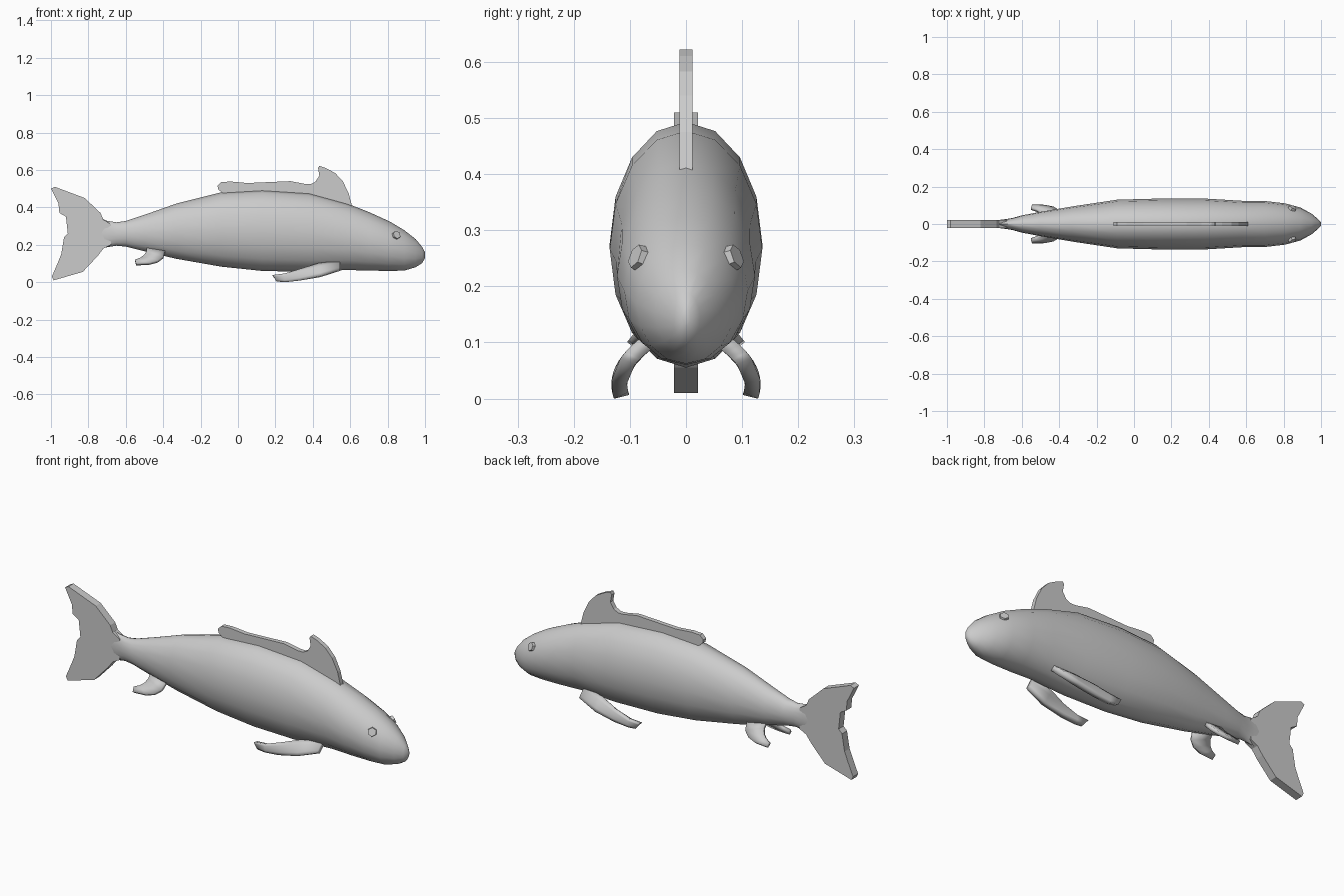
import bpy, bmesh, math
from mathutils import Vector

if "Cube" in bpy.data.objects:
    bpy.data.objects.remove(bpy.data.objects["Cube"])


def finish(bm, name, smooth=None):
    bmesh.ops.recalc_face_normals(bm, faces=bm.faces)
    me = bpy.data.meshes.new(name)
    bm.to_mesh(me)
    bm.free()
    ob = bpy.data.objects.new(name, me)
    bpy.context.collection.objects.link(ob)
    if smooth:
        bpy.ops.object.select_all(action='DESELECT')
        bpy.context.view_layer.objects.active = ob
        ob.select_set(True)
        bpy.ops.object.shade_smooth_by_angle(angle=math.radians(smooth))
    return ob


def plate(name, outline, half):
    """Flat fin in the xz plane, centred on y = 0."""
    bm = bmesh.new()
    face = bm.faces.new([bm.verts.new((x, -half, z)) for x, z in outline])
    ext = bmesh.ops.extrude_face_region(bm, geom=[face])
    for v in ext['geom']:
        if isinstance(v, bmesh.types.BMVert):
            v.co.y = half
    return finish(bm, name)


def paired_fin(name, stations, y_of_z, thickness, rows=4):
    """Curved fin: stations give lower and upper edge (x, z); y follows z."""
    bm = bmesh.new()
    grid = []
    for lx, lz, ux, uz in stations:
        row = []
        for i in range(rows + 1):
            t = i / rows
            x, z = lx + (ux - lx) * t, lz + (uz - lz) * t
            row.append(bm.verts.new((x, y_of_z(z), z)))
        grid.append(row)
    for a, b in zip(grid, grid[1:]):
        for i in range(rows):
            bm.faces.new((a[i], a[i + 1], b[i + 1], b[i]))
    ob = finish(bm, name, 30)
    sol = ob.modifiers.new("thickness", 'SOLIDIFY')
    sol.thickness, sol.offset = thickness, 0
    mir = ob.modifiers.new("mirror", 'MIRROR')
    mir.use_axis = (False, True, False)
    return ob


# Body: elliptical rings (x, bottom, top, half width)
SECTIONS = [
    (-0.74, 0.175, 0.345, 0.020), (-0.70, 0.187, 0.328, 0.024),
    (-0.65, 0.195, 0.320, 0.032), (-0.60, 0.190, 0.327, 0.046),
    (-0.50, 0.165, 0.360, 0.065), (-0.33, 0.125, 0.420, 0.094),
    (-0.09, 0.083, 0.480, 0.130), (0.13, 0.060, 0.493, 0.136),
    (0.38, 0.055, 0.477, 0.136), (0.58, 0.065, 0.422, 0.124),
    (0.70, 0.062, 0.375, 0.123), (0.81, 0.060, 0.325, 0.110),
    (0.89, 0.062, 0.277, 0.088), (0.95, 0.080, 0.230, 0.055),
    (0.985, 0.102, 0.188, 0.025), (1.0, 0.130, 0.160, 0.008)]
SIDES = 16
bm = bmesh.new()
rings = []
for x, zb, zt, w in SECTIONS:
    ring = []
    for i in range(SIDES):
        a = 2 * math.pi * i / SIDES
        ring.append(bm.verts.new((x, w * math.cos(a),
                                  (zb + zt) / 2 + (zt - zb) / 2 * math.sin(a))))
    rings.append(ring)
for r, s in zip(rings, rings[1:]):
    for i in range(SIDES):
        j = (i + 1) % SIDES
        bm.faces.new((r[i], r[j], s[j], s[i]))
bm.faces.new(rings[0])
bm.faces.new(rings[-1])
finish(bm, "body", 50)

# Tail fin
plate("tail_fin", [
    (-0.68, 0.31), (-0.72, 0.335), (-0.735, 0.37), (-0.82, 0.45), (-0.98, 0.51),
    (-1.0, 0.50), (-0.96, 0.42), (-0.955, 0.37), (-0.92, 0.35), (-0.91, 0.26),
    (-0.93, 0.24), (-0.945, 0.15), (-0.965, 0.10), (-0.995, 0.03),
    (-0.985, 0.01), (-0.83, 0.055), (-0.75, 0.14), (-0.72, 0.18),
    (-0.68, 0.20)], 0.021)

# Dorsal fin, sunk into the back
plate("dorsal_fin", [
    (0.61, 0.405), (0.592, 0.475), (0.56, 0.54), (0.52, 0.583), (0.47, 0.61),
    (0.435, 0.622), (0.428, 0.61), (0.435, 0.57), (0.415, 0.538),
    (0.39, 0.525), (0.36, 0.525), (0.28, 0.54), (0.05, 0.53), (-0.04, 0.538),
    (-0.09, 0.535), (-0.11, 0.515), (-0.105, 0.495), (-0.08, 0.475),
    (0.12, 0.475), (0.38, 0.455)], 0.012)

# Pectoral fins, curling down
paired_fin("pectoral_fins", [
    (0.545, 0.066, 0.545, 0.105), (0.44, 0.030, 0.43, 0.092),
    (0.33, 0.010, 0.34, 0.066), (0.25, 0.003, 0.25, 0.042),
    (0.205, 0.008, 0.185, 0.036)],
    lambda z: 0.119 - 9 * (z - 0.025) ** 2, 0.028)

# Pelvic fins near the tail
paired_fin("pelvic_fins", [
    (-0.39, 0.165, -0.49, 0.185), (-0.40, 0.132, -0.49, 0.160),
    (-0.43, 0.110, -0.50, 0.142), (-0.475, 0.098, -0.52, 0.127),
    (-0.545, 0.095, -0.55, 0.115)],
    lambda z: 0.030 + (0.18 - z) * 0.8, 0.018, 2)

# Eyes: small hexagonal studs
for side, name in ((1, "eye_left"), (-1, "eye_right")):
    bm = bmesh.new()
    bmesh.ops.create_cone(bm, cap_ends=True, segments=6, radius1=0.025,
                          radius2=0.022, depth=0.022)
    ob = finish(bm, name)
    ob.location = (0.845, side * 0.082, 0.25)
    ob.rotation_euler = Vector((0.42, side * 0.82, 0.35)).to_track_quat('Z', 'Y').to_euler()
